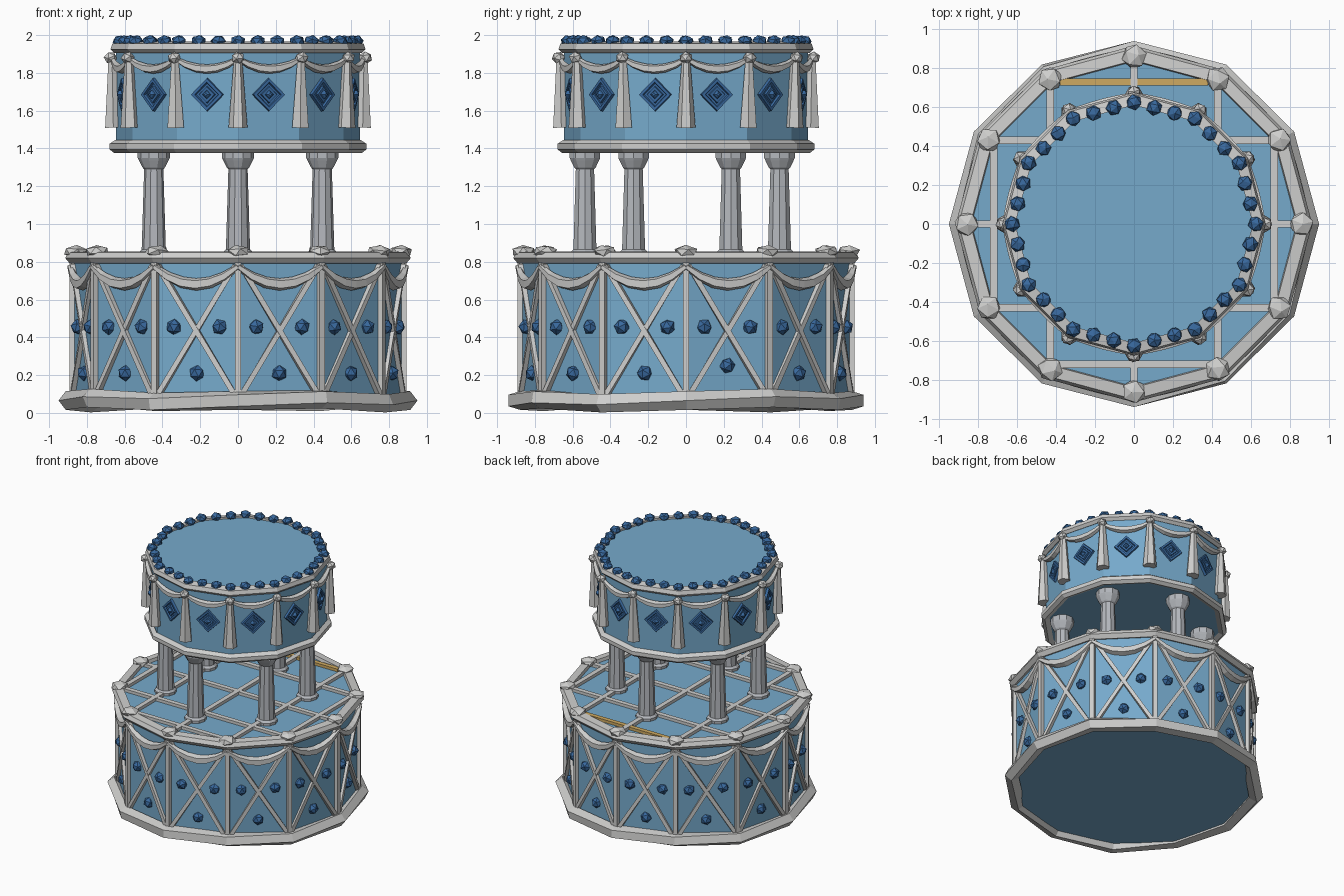
import bpy, bmesh, math, random
from mathutils import Vector, Matrix

if "Cube" in bpy.data.objects:
    bpy.data.objects.remove(bpy.data.objects["Cube"])

random.seed(4)
TAU = math.tau


def material(name, rgb):
    m = bpy.data.materials.new(name)
    m.diffuse_color = (*rgb, 1)
    m.use_nodes = True
    m.node_tree.nodes["Principled BSDF"].inputs["Base Color"].default_value = m.diffuse_color
    return m


BLUE = material("light_blue", (0.18, 0.40, 0.60))
WHITE = material("icing_white", (0.62, 0.62, 0.61))
GREY = material("column_grey", (0.46, 0.48, 0.51))
NAVY = material("deep_blue", (0.04, 0.14, 0.34))
GOLD = material("tan_gold", (0.62, 0.40, 0.12))


def finish(bm, name, mat):
    bmesh.ops.recalc_face_normals(bm, faces=bm.faces)
    me = bpy.data.meshes.new(name)
    bm.to_mesh(me)
    bm.free()
    me.materials.append(mat)
    ob = bpy.data.objects.new(name, me)
    bpy.context.collection.objects.link(ob)
    return ob


def bridge(bm, a, b):
    n = len(a)
    for i in range(n):
        bm.faces.new((a[i], a[(i + 1) % n], b[(i + 1) % n], b[i]))


def lathe(bm, profile, sides, mat=Matrix(), closed=False):
    """Turn an (r, z) profile round z; either capped or a closed ring."""
    rows = [[bm.verts.new(mat @ Vector((r * math.cos(TAU * i / sides), r * math.sin(TAU * i / sides), z)))
             for i in range(sides)] for r, z in profile]
    for a, b in zip(rows, rows[1:]):
        bridge(bm, a, b)
    if closed:
        bridge(bm, rows[-1], rows[0])
    else:
        bm.faces.new(rows[0])
        bm.faces.new(rows[-1])


def tube(bm, pts, radii, sides=4):
    """Faceted tube through points with a radius at each one."""
    pts = [Vector(p) for p in pts]
    rows = []
    for i, p in enumerate(pts):
        d = (pts[min(i + 1, len(pts) - 1)] - pts[max(i - 1, 0)]).normalized()
        ref = Vector((p.x, p.y, 0)).normalized()
        if abs(d.dot(ref)) > 0.9 or ref.length < 0.5:
            ref = Vector((0, 0, 1))
        u = (ref - d * ref.dot(d)).normalized()
        v = d.cross(u)
        rows.append([bm.verts.new(p + radii[i] * (u * math.cos(TAU * (k + .5) / sides) + v * math.sin(TAU * (k + .5) / sides)))
                     for k in range(sides)])
    for a, b in zip(rows, rows[1:]):
        bridge(bm, a, b)
    bm.faces.new(rows[0])
    bm.faces.new(rows[-1])


def bar(bm, p, q, w):
    tube(bm, [p, q], [w * 0.707] * 2)


def gem(bm, loc, r, zs=1.0):
    rot = Matrix.Rotation(random.random() * TAU, 4, 'Z') @ Matrix.Rotation(random.random(), 4, 'X')
    bmesh.ops.create_icosphere(bm, subdivisions=1, radius=r,
                               matrix=Matrix.Translation(loc) @ Matrix.Diagonal((1, 1, zs, 1)) @ rot)


def polar(r, deg, z):
    a = math.radians(deg)
    return Vector((r * math.cos(a), r * math.sin(a), z))


def swag(bm, r, a, z, drop, thick):
    """Hanging drape between two neighbouring corners."""
    p, q = polar(r, a, z), polar(r, a + 30, z)
    pts, rad = [], []
    for i in range(7):
        t = i / 6
        s = 4 * t * (1 - t)
        pt = p.lerp(q, t)
        pt.z -= drop * s
        pts.append(pt)
        rad.append(thick * (0.45 + 0.55 * s))
    tube(bm, pts, rad, 5)


# --- cake bodies
bm = bmesh.new()
lathe(bm, [(0.87, 0.05), (0.87, 0.83)], 12)
finish(bm, "lower_tier", BLUE)
bm = bmesh.new()
lathe(bm, [(0.645, 1.39), (0.645, 1.95)], 12)
finish(bm, "upper_tier", BLUE)

# --- piped rims; the base one is an uneven twisted rope
bm = bmesh.new()
rows = []
for i in range(12):
    c, up = 0.895, 0.065 + 0.012 * math.sin(i * 2.1)
    rows.append([bm.verts.new(polar(c + 0.055 * math.cos(TAU * k / 5 + i * TAU / 30), i * 30,
                                    up + 0.052 * math.sin(TAU * k / 5 + i * TAU / 30))) for k in range(5)])
for i in range(11):
    bridge(bm, rows[i], rows[i + 1])
bridge(bm, rows[11], rows[0][2:] + rows[0][:2])
finish(bm, "base_rim", WHITE)
bm = bmesh.new()
lathe(bm, [(0.83, 0.81), (0.89, 0.79), (0.915, 0.82), (0.90, 0.85), (0.84, 0.855)], 12, closed=True)
finish(bm, "lower_top_rim", WHITE)
bm = bmesh.new()
lathe(bm, [(0.62, 1.39), (0.655, 1.375), (0.68, 1.395), (0.68, 1.425), (0.65, 1.445)], 12, closed=True)
finish(bm, "upper_bottom_rim", WHITE)
bm = bmesh.new()
lathe(bm, [(0.61, 1.93), (0.655, 1.905), (0.675, 1.925), (0.665, 1.955), (0.61, 1.965)], 12, closed=True)
finish(bm, "upper_top_rim", WHITE)

# --- lower tier lattice: corner posts and crosses
bm = bmesh.new()
for a in range(0, 360, 30):
    bar(bm, polar(0.875, a, 0.08), polar(0.875, a, 0.81), 0.034)
    bar(bm, polar(0.875, a + 1, 0.09), polar(0.875, a + 29, 0.78), 0.028)
    bar(bm, polar(0.875, a + 29, 0.09), polar(0.875, a + 1, 0.78), 0.028)
finish(bm, "side_lattice", WHITE)

# --- grid of bars on top of the lower tier
bm = bmesh.new()
for x, h in ((-0.72, 0.42), (-0.43, 0.74), (0, 0.85), (0.43, 0.74), (0.72, 0.42)):
    bar(bm, (x, -h, 0.835), (x, h, 0.835), 0.038)
    if x < 0.7:
        bar(bm, (-h, x, 0.834), (h, x, 0.834), 0.038)
finish(bm, "top_grid", WHITE)
bm = bmesh.new()
bar(bm, (-0.38, 0.73, 0.834), (0.38, 0.73, 0.834), 0.036)
finish(bm, "gold_grid_bar", GOLD)

# --- drapes, corner balls and tassels
bm = bmesh.new()
for a in range(0, 360, 30):
    swag(bm, 0.89, a, 0.775, 0.095, 0.034)
finish(bm, "lower_swags", WHITE)
bm = bmesh.new()
for a in range(0, 360, 30):
    swag(bm, 0.665, a, 1.875, 0.055, 0.026)
finish(bm, "upper_swags", WHITE)
bm = bmesh.new()
for a in range(0, 360, 30):
    gem(bm, polar(0.86, a, 0.853), 0.066, 0.55)
finish(bm, "corner_balls", WHITE)
bm = bmesh.new()
for a in range(0, 360, 30):
    gem(bm, polar(0.675, a, 1.88), 0.037, 0.9)
    tube(bm, [polar(0.667, a, 1.87), polar(0.66, a, 1.51)], [0.022, 0.05], 6)
finish(bm, "tassels", WHITE)

# --- six columns
bm = bmesh.new()
for a in range(30, 390, 60):
    m = Matrix.Translation(polar(0.515, a, 0) + Vector((0, -0.02, 0)))
    lathe(bm, [(0.08, 0.82), (0.08, 0.85), (0.064, 0.865), (0.051, 1.29), (0.06, 1.30), (0.078, 1.335),
               (0.085, 1.35), (0.085, 1.395)], 10, m)
finish(bm, "columns", GREY)

# --- blue studs on each lower side panel
bm = bmesh.new()
apothem = math.cos(math.radians(15))
for a in range(15, 360, 30):
    mid, side = polar(0.87 * apothem, a, 0), polar(1, a + 90, 0)
    for s, z in ((-0.125, 0.455), (0.125, 0.455), (0, 0.25 if a == 15 else 0.21)):
        gem(bm, mid + side * s + Vector((0, 0, z)), 0.043)
finish(bm, "side_studs", NAVY)

# --- diamond ornaments on the upper tier
bm = bmesh.new()
prof = [(0.09, -0.005), (0.086, 0.018), (0.066, 0.018), (0.06, 0.006), (0.046, 0.006),
        (0.042, 0.018), (0.024, 0.018), (0.02, 0.03), (0.008, 0.038)]
for a in range(15, 360, 30):
    m = (Matrix.Translation(polar(0.645 * apothem, a, 1.685)) @ Matrix.Rotation(math.radians(a), 4, 'Z')
         @ Matrix.Rotation(math.pi / 2, 4, 'Y'))
    lathe(bm, prof, 4, m)
finish(bm, "diamonds", NAVY)

# --- bead border along the top edge
bm = bmesh.new()
for i in range(36):
    p, q = polar(0.625, i // 3 * 30, 1.968), polar(0.625, i // 3 * 30 + 30, 1.968)
    gem(bm, p.lerp(q, (i % 3) / 3), 0.042, 0.78)
finish(bm, "top_beads", NAVY)
